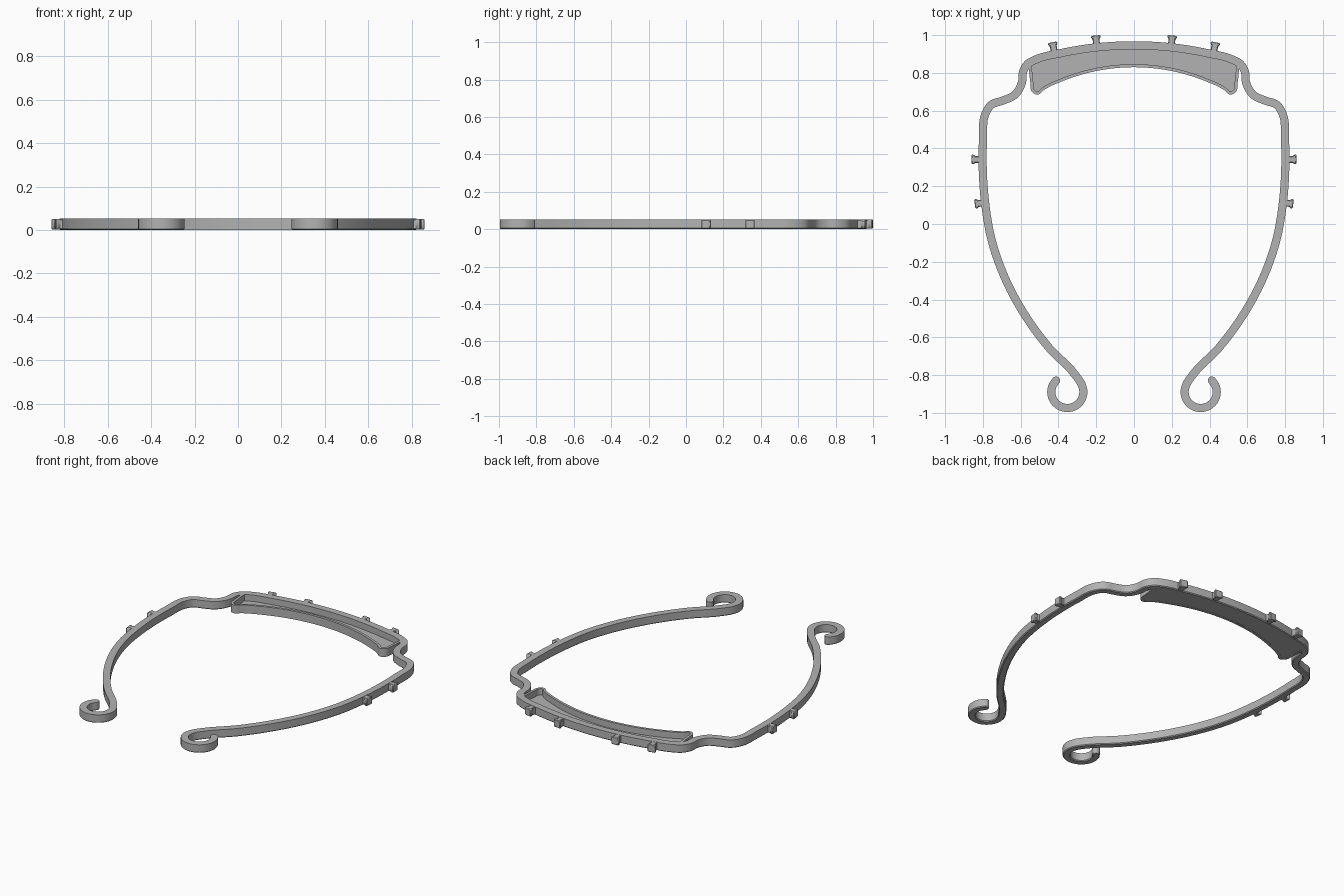
import bpy, bmesh
from math import sin, cos, pi, sqrt, radians
from mathutils import Vector
from mathutils.geometry import interpolate_bezier

HEIGHT = 0.052
BAND = 0.043
WALL = 0.016

cube = bpy.data.objects.get("Cube")
if cube:
    bpy.data.objects.remove(cube)

grey = bpy.data.materials.new("plain grey")
grey.use_nodes = True
grey.diffuse_color = (0.45, 0.45, 0.45, 1)
grey.node_tree.nodes["Principled BSDF"].inputs["Base Color"].default_value = grey.diffuse_color


def finish(bm, name):
    bmesh.ops.recalc_face_normals(bm, faces=bm.faces)
    mesh = bpy.data.meshes.new(name)
    bm.to_mesh(mesh)
    bm.free()
    mesh.materials.append(grey)
    obj = bpy.data.objects.new(name, mesh)
    bpy.context.collection.objects.link(obj)
    bpy.ops.object.select_all(action='DESELECT')
    obj.select_set(True)
    bpy.context.view_layer.objects.active = obj
    bpy.ops.object.shade_smooth_by_angle(angle=radians(30))
    return obj


def mirrored(half):
    """Half path starting on the centre line -> whole symmetric path."""
    return [(-x, y) for x, y in reversed(half[1:])] + half


def smooth_path(points, steps=6):
    """Curve through the points, tangent to the circle through each three."""
    p = [Vector(q) for q in points]
    tangents = []
    for i in range(len(p)):
        t = Vector((0, 0))
        for a, b in ((i - 1, i), (i, i + 1)):
            if a >= 0 and b < len(p):
                t += (p[b] - p[a]) / (p[b] - p[a]).length_squared
        tangents.append(t.normalized())
    out = [p[0]]
    for i in range(len(p) - 1):
        d = (p[i + 1] - p[i]).length / 3
        out += interpolate_bezier(p[i], p[i] + tangents[i] * d,
                                  p[i + 1] - tangents[i + 1] * d, p[i + 1], steps)[1:]
    return [Vector((v[0], v[1])) for v in out]


def ribbon(name, path, width, z0, z1, chamfer=0.0, round_ends=False):
    """Sweep an upright rectangular section along a flat path."""
    stations = []
    for i, p in enumerate(path):
        t = (path[min(i + 1, len(path) - 1)] - path[max(i - 1, 0)]).normalized()
        stations.append((p, t, width / 2))
    if round_ends:
        for end, sign in ((0, -1), (-1, 1)):
            p, t, h = stations[end]
            for a in (25, 50, 70, 85):
                s = (p + t * sign * h * sin(radians(a)), t, h * cos(radians(a)))
                stations.insert(0, s) if sign < 0 else stations.append(s)
    bm = bmesh.new()
    rings = []
    for p, t, h in stations:
        n = Vector((-t.y, t.x))
        c = min(chamfer, h * 0.5)
        section = [(-h, z1), (h, z1), (h, z0 + c), (h - c, z0), (c - h, z0), (-h, z0 + c)]
        if not chamfer:
            section = [(-h, z1), (h, z1), (h, z0), (-h, z0)]
        rings.append([bm.verts.new((*(p + n * s), z)) for s, z in section])
    for a, b in zip(rings, rings[1:]):
        for i in range(len(a)):
            j = (i + 1) % len(a)
            bm.faces.new((a[i], a[j], b[j], b[i]))
    bm.faces.new(rings[0])
    bm.faces.new(rings[-1])
    return finish(bm, name)


def prism(name, outline, z0, z1):
    bm = bmesh.new()
    face = bm.faces.new([bm.verts.new((x, y, z0)) for x, y in outline])
    up = bmesh.ops.extrude_face_region(bm, geom=[face])["geom"]
    bmesh.ops.translate(bm, vec=(0, 0, z1 - z0),
                        verts=[v for v in up if isinstance(v, bmesh.types.BMVert)])
    return finish(bm, name)


def arc_y(x, centre, radius):
    return centre + sqrt(radius * radius - x * x)


# Band: shallow crown, stepped shoulder, long arm and curled hook
crown = [(x, arc_y(x, -0.894, 1.84)) for x in (0, 0.13, 0.26, 0.39, 0.52)]
shoulder = [(0.562, 0.848), (0.586, 0.81), (0.593, 0.75), (0.632, 0.683),
            (0.696, 0.653), (0.757, 0.63), (0.786, 0.585)]
arm = [(0.799, 0.45), (0.801, 0.3), (0.789, 0.12), (0.755, -0.08),
       (0.69, -0.27), (0.585, -0.47), (0.45, -0.655), (0.31, -0.8)]
hook = [(0.353 + 0.085 * cos(radians(a)), -0.889 + 0.085 * sin(radians(a)))
        for a in range(155, 406, 25)]
ribbon("band", smooth_path(mirrored(crown + shoulder + arm + hook)),
       BAND, 0, HEIGHT, chamfer=0.005, round_ends=True)

# Tray behind the crown: thin rim wall and floor
rim_half = [(x, arc_y(x, -0.175, 1.013)) for x in (0, 0.12, 0.24, 0.36, 0.48)]
rim_half += [(0.515, 0.693), (0.534, 0.706), (0.541, 0.75), (0.55, 0.84)]
rim = smooth_path(mirrored(rim_half))
ribbon("tray_rim", rim, WALL, 0, HEIGHT)
back = smooth_path(mirrored(crown))
prism("tray_floor", [tuple(p) for p in rim] + [tuple(p) for p in reversed(back)], 0.001, 0.012)

# Flared pegs around the outside: tip position and outward angle
peg_half = [(-0.06, 0.018), (-0.018, 0.018), (-0.013, 0.025), (0, 0.025)]
peg_profile = peg_half + [(u, -v) for u, v in reversed(peg_half)]
pegs = {"crown_inner_peg": (0.203, 0.998, 84), "crown_outer_peg": (0.432, 0.962, 78),
        "arm_upper_peg": (0.86, 0.342, 0), "arm_lower_peg": (0.843, 0.106, -8)}
for name, (x, y, angle) in pegs.items():
    c, s = cos(radians(angle)), sin(radians(angle))
    for side, sign in (("left", 1), ("right", -1)):
        outline = [(sign * (x + u * c - v * s), y + u * s + v * c) for u, v in peg_profile]
        peg = prism(side + "_" + name, outline, 0.003, HEIGHT - 0.001)
        bevel = peg.modifiers.new("soft_edges", 'BEVEL')
        bevel.width = 0.004
        bevel.segments = 1
